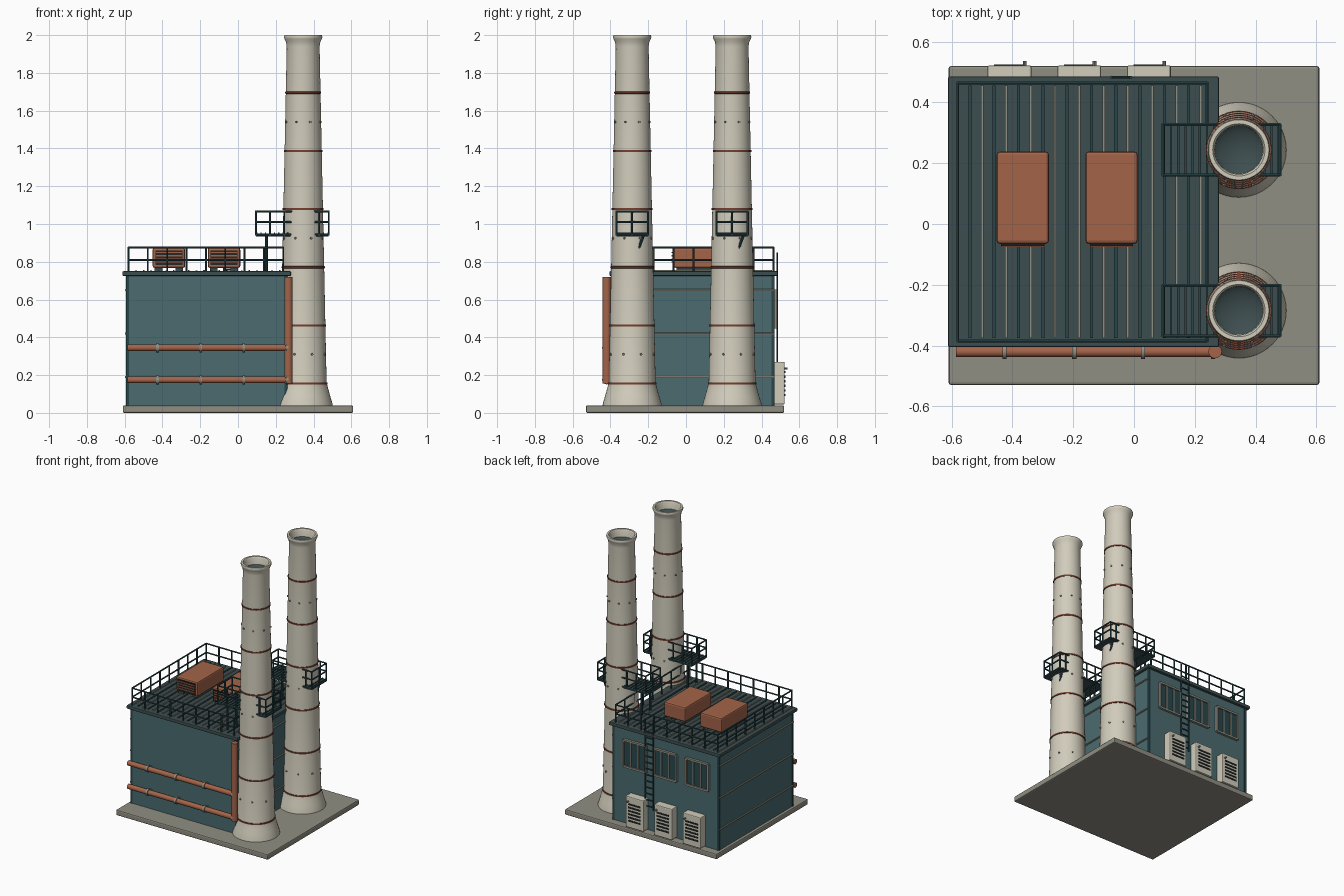
import bpy, bmesh, math
from mathutils import Vector, Matrix

if "Cube" in bpy.data.objects:
    bpy.data.objects.remove(bpy.data.objects["Cube"])


def colour(name, r, g, b):
    m = bpy.data.materials.new(name)
    m.diffuse_color = (r, g, b, 1)
    m.use_nodes = True
    m.node_tree.nodes["Principled BSDF"].inputs["Base Color"].default_value = m.diffuse_color
    return m


WALL = colour("teal wall", 0.069, 0.147, 0.162)
RAIL = colour("dark teal metal", 0.022, 0.062, 0.070)
SLATE = colour("slate roof", 0.047, 0.075, 0.078)
CREAM = colour("cream", 0.640, 0.605, 0.500)
GREY = colour("concrete", 0.280, 0.272, 0.225)
RUST = colour("rust", 0.370, 0.127, 0.066)
BAND = colour("dark rust", 0.180, 0.050, 0.028)
BLACK = colour("near black", 0.018, 0.022, 0.022)


def box(bm, x0, x1, y0, y1, z0, z1):
    m = Matrix.Translation(((x0 + x1) / 2, (y0 + y1) / 2, (z0 + z1) / 2))
    m = m @ Matrix.Diagonal((x1 - x0, y1 - y0, z1 - z0, 1))
    bmesh.ops.create_cube(bm, size=1, matrix=m)


def rod(bm, a, b, r, seg=8):
    a, b = Vector(a), Vector(b)
    d = b - a
    m = Matrix.Translation((a + b) / 2) @ d.to_track_quat('Z', 'Y').to_matrix().to_4x4()
    bmesh.ops.create_cone(bm, cap_ends=True, segments=seg, radius1=r, radius2=r,
                          depth=d.length, matrix=m)


def finish(bm, name, mat, bevel=0, smooth=False):
    me = bpy.data.meshes.new(name)
    bm.to_mesh(me)
    bm.free()
    ob = bpy.data.objects.new(name, me)
    bpy.context.collection.objects.link(ob)
    me.materials.append(mat)
    if bevel:
        b = ob.modifiers.new("bevel", 'BEVEL')
        b.width, b.segments = bevel, 2
    if smooth:
        bpy.ops.object.select_all(action='DESELECT')
        ob.select_set(True)
        bpy.context.view_layer.objects.active = ob
        bpy.ops.object.shade_smooth_by_angle(angle=math.radians(35))
    return ob


def boxes(name, mat, items, bevel=0):
    bm = bmesh.new()
    for i in items:
        box(bm, *i)
    return finish(bm, name, mat, bevel)


def rods(name, mat, items, r, seg=8):
    bm = bmesh.new()
    for a, b in items:
        rod(bm, a, b, r, seg)
    return finish(bm, name, mat, smooth=seg > 8)


def lathe(name, mat, profile, cx, cy, seg=48):
    bm = bmesh.new()
    vs = [bm.verts.new((cx + r, cy, z)) for r, z in profile]
    es = [bm.edges.new(p) for p in zip(vs, vs[1:])]
    bmesh.ops.spin(bm, geom=vs + es, cent=(cx, cy, 0), axis=(0, 0, 1),
                   angle=math.tau, steps=seg, use_duplicate=False)
    bmesh.ops.remove_doubles(bm, verts=bm.verts, dist=1e-5)
    bmesh.ops.recalc_face_normals(bm, faces=bm.faces)
    return finish(bm, name, mat, smooth=True)


# Ground slab, main block, corner trims and roof slab
X0, X1, Y0, Y1 = -0.59, 0.26, -0.385, 0.465
boxes("base_slab", GREY, [(-0.61, 0.61, -0.53, 0.52, 0, 0.04)], 0.008)
boxes("building_walls", WALL, [(X0, X1, Y0, Y1, 0.04, 0.73)])
boxes("corner_trims", RAIL, [(x - .008, x + .008, y - .008, y + .008, 0.04, 0.73)
                             for x in (X0 + .005, X1 - .005) for y in (Y0 + .005, Y1 - .005)])
boxes("roof_slab", SLATE, [(-0.612, 0.28, -0.405, 0.485, 0.725, 0.75)], 0.005)
boxes("roof_ribs", GREY, [(x - .004, x + .004, -0.375, 0.455, 0.748, 0.757)
                          for x in (-0.58 + 0.04 * i for i in range(21))][::2])
boxes("roof_seams", RAIL, [(x - .005, x + .005, -0.375, 0.455, 0.748, 0.755)
                           for x in (-0.54 + 0.08 * i for i in range(10))])
# Seam rods on both side walls
rods("wall_seams", GREY, [((x, Y0, z), (x, Y1, z)) for x in (X0 - .003, X1 + .003)
                          for z in (0.19, 0.42, 0.65)], 0.006)

# Roof railing
RX0, RX1, RY0, RY1 = -0.58, 0.24, -0.385, 0.464
rail = []
for z in (0.81, 0.875):
    c = [(RX0, RY0, z), (RX1, RY0, z), (RX1, RY1, z), (RX0, RY1, z)]
    rail += list(zip(c, c[1:] + c[:1]))
for i in range(9):
    x, y = RX0 + (RX1 - RX0) * i / 8, RY0 + (RY1 - RY0) * i / 8
    rail += [((x, s, 0.745), (x, s, 0.875)) for s in (RY0, RY1)]
    if 0 < i < 8:
        rail += [((s, y, 0.745), (s, y, 0.875)) for s in (RX0, RX1)]
rods("roof_railing", RAIL, rail, 0.0055, 6)

# Roof ventilation units with front grilles
for n, x in enumerate((-0.366, -0.074), 1):
    a, b = x - 0.086, x + 0.086
    boxes(f"roof_unit_{n}", RUST, [(a, b, -0.065, 0.238, 0.768, 0.873)], 0.01)
    boxes(f"roof_unit_feet_{n}", SLATE, [(x + s - .02, x + s + .02, -0.05, 0.22, 0.745, 0.772)
                                         for s in (-.055, .055)])
    boxes(f"roof_unit_grille_{n}", BLACK, [(a + .015, b - .015, -0.072, -0.06, 0.782, 0.86)])
    boxes(f"roof_unit_slats_{n}", RUST, [(a + .015, b - .015, -0.076, -0.068, z, z + .006)
                                         for z in (0.795, 0.812, 0.829, 0.846)])

# Front pipes with brackets and the downpipe
rods("front_pipes", RUST, [((-0.585, -0.42, z), (0.265, -0.42, z)) for z in (0.175, 0.345)], 0.018, 20)
rods("downpipe", RUST, [((0.267, -0.42, 0.155), (0.267, -0.42, 0.72))], 0.022, 20)
PX = (-0.426, -0.197, 0.03, 0.26)
rods("pipe_collars", GREY, [((x - .007, -0.42, z), (x + .007, -0.42, z))
                            for x in PX for z in (0.175, 0.345)], 0.024, 20)
boxes("pipe_brackets", GREY, [(x - .007, x + .007, -0.42, -0.38, z - .01, z + .01)
                              for x in PX for z in (0.175, 0.345)])

# Rear cabinets with louvres and handles, windows above
for n, x in enumerate((0.049, -0.18, -0.41), 1):
    boxes(f"cabinet_{n}", CREAM, [(x - .072, x + .072, 0.46, 0.522, 0.045, 0.27)], 0.006)
    boxes(f"cabinet_louvres_{n}", BLACK, [(x - .05, x + .05, 0.518, 0.5255, z, z + .011)
                                          for z in (0.09 + 0.024 * i for i in range(6))])
    rods(f"cabinet_handle_{n}", GREY, [((x + .05, 0.52, 0.235), (x + .05, 0.537, 0.235))], 0.006)
for n, x in enumerate((0.08, -0.165, -0.42), 1):
    a, b, lo, hi, t = x - .09, x + .09, 0.455, 0.645, 0.007
    boxes(f"window_glass_{n}", RAIL, [(a, b, 0.46, 0.472, lo, hi)])
    boxes(f"window_frame_{n}", GREY, [(a, b, 0.462, 0.482, z - t, z + t) for z in (lo, hi)] +
          [(m - t, m + t, 0.462, 0.482, lo, hi) for m in (a, b)] +
          [(m - .004, m + .004, 0.462, 0.478, lo, hi) for m in (x - .03, x + .03)])

# Rear ladder
LX = (-0.075, -0.01)
rods("ladder", RAIL, [((x, 0.483, 0.2), (x, 0.483, 0.85)) for x in LX] +
     [((LX[0], 0.483, z), (LX[1], 0.483, z)) for z in (0.22 + 0.045 * i for i in range(13))], 0.005, 6)


def radius(z):
    return 0.124 - 0.037 * (z - 0.16) / 1.76


# Two chimneys with bands, bolts and walkways
CX = 0.345
for side, cy in (("front", -0.285), ("back", 0.244)):
    lathe(f"chimney_{side}", CREAM,
          [(0, 0.035), (0.157, 0.035), (0.155, 0.05), (0.143, 0.09), (0.132, 0.13), (0.124, 0.16),
           (radius(0.77), 0.77), (radius(1.39), 1.39), (0.087, 1.94), (0.091, 1.965),
           (0.099, 1.98), (0.102, 1.99), (0.099, 2.0), (0.086, 2.0), (0.08, 1.99), (0.078, 1.9)], CX, cy)
    lathe(f"chimney_flue_{side}", SLATE, [(0.079, 1.945), (0.06, 1.93), (0, 1.92)], CX, cy)
    for n in range(6):
        z = 0.155 + 0.308 * n
        r = radius(z)
        lathe(f"chimney_band_{side}_{n + 1}", BAND,
              [(r - .004, z - .006), (r + .004, z - .005), (r + .004, z + .005), (r - .004, z + .006)], CX, cy)
    bolts = []
    for z in (0.31, 0.925, 1.54):
        for k in range(8):
            d = Vector((math.cos((k + .5) * math.pi / 4), math.sin((k + .5) * math.pi / 4), 0))
            c = Vector((CX, cy, z))
            bolts.append((c + d * (radius(z) - .01), c + d * (radius(z) + .007)))
    rods(f"chimney_bolts_{side}", GREY, bolts, 0.006)
    # walkway floor, railing and supports
    a, b, lo, hi = 0.095, 0.48, cy - 0.083, cy + 0.083
    boxes(f"walkway_floor_{side}", SLATE, [(a, b, lo, hi, 0.935, 0.95)])
    boxes(f"walkway_treads_{side}", RAIL, [(x, x + .007, lo, hi, 0.948, 0.955)
                                           for x in (a + 0.0236 * i for i in range(17))])
    rail = []
    for z in (0.945, 1.01, 1.067):
        c = [(a, lo, z), (b, lo, z), (b, hi, z), (a, hi, z)]
        rail += list(zip(c, c[1:] + c[:1]))
    rail += [((x, y, 0.94), (x, y, 1.067)) for x in (a, 0.17, 0.245, 0.43, b) for y in (lo, hi)]
    rail += [((x, cy, 0.94), (x, cy, 1.067)) for x in (a, b)]
    rods(f"walkway_railing_{side}", RAIL, rail, 0.0055, 6)
    rods(f"walkway_supports_{side}", RAIL,
         [((0.15, cy + s, 0.745), (0.15, cy + s, 0.94)) for s in (-.05, .05)] +
         [((0.445, cy + .06, 0.94), (0.44, cy + .03, 0.86))], 0.008)
